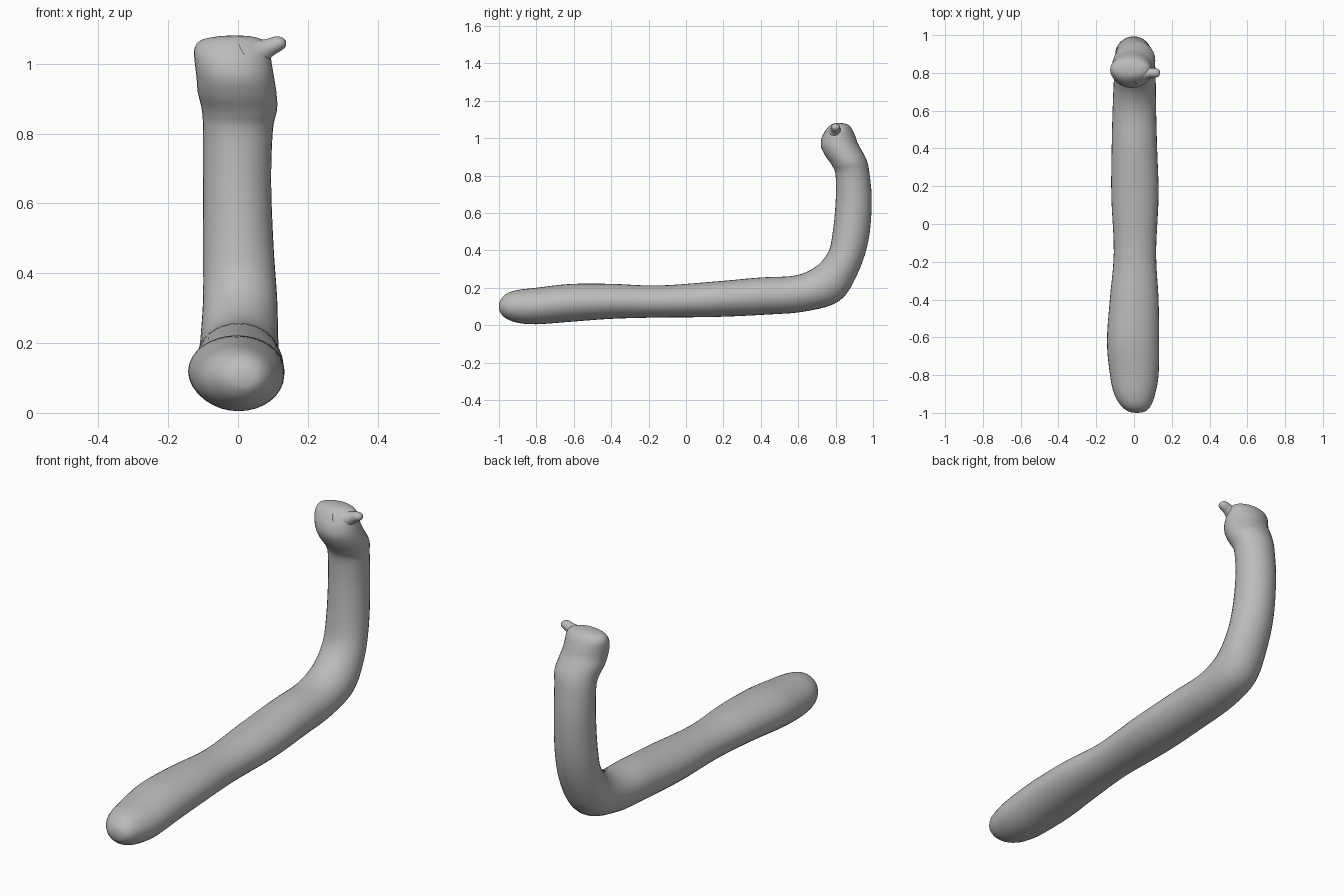
import bpy
import bmesh
import math
from mathutils import Vector

SEGMENTS = 32
STEPS = 5

cube = bpy.data.objects.get("Cube")
if cube:
    bpy.data.objects.remove(cube, do_unlink=True)

# One plain grey for the whole model
grey = bpy.data.materials.new("plain grey")
grey.use_nodes = True
colour = (0.5, 0.5, 0.5, 1)
grey.diffuse_color = colour
grey.node_tree.nodes["Principled BSDF"].inputs["Base Color"].default_value = colour


def spline(a, b, c, d, t):
    """Smooth curve from b to c, guided by the neighbours a and d."""
    return 0.5 * (2 * b + (c - a) * t + (2 * a - 5 * b + 4 * c - d) * t ** 2
                  + (3 * b - a - 3 * c + d) * t ** 3)


def refine(stations):
    """Add smooth in-between stations to a list of measurements."""
    last = len(stations) - 1
    result = []
    for i in range(last):
        group = [stations[min(max(i + k, 0), last)] for k in (-1, 0, 1, 2)]
        for step in range(STEPS):
            result.append([spline(*column, step / STEPS) for column in zip(*group)])
    result.append(stations[last])
    return result


def loft(name, rings):
    """Skin a row of ellipses, each given as centre and two half axes."""
    bm = bmesh.new()
    loops = []
    for centre, u, v in rings:
        angles = [2 * math.pi * k / SEGMENTS for k in range(SEGMENTS)]
        loops.append([bm.verts.new(centre + u * math.cos(a) + v * math.sin(a))
                      for a in angles])
    for low, high in zip(loops, loops[1:]):
        for k in range(SEGMENTS):
            n = (k + 1) % SEGMENTS
            bm.faces.new((low[k], low[n], high[n], high[k]))
    bm.faces.new(loops[0])
    bm.faces.new(loops[-1])
    bmesh.ops.recalc_face_normals(bm, faces=bm.faces)
    for face in bm.faces:
        face.smooth = True
    mesh = bpy.data.meshes.new(name)
    bm.to_mesh(mesh)
    bm.free()
    mesh.materials.append(grey)
    obj = bpy.data.objects.new(name, mesh)
    bpy.context.collection.objects.link(obj)
    return obj


# Bent body: inner y, z, outer y, z, then the x limits, from foot to head
body = [
    (-1, .105, -1, .095, .01, .02),
    (-.992, .135, -.992, .065, -.03, .06),
    (-.96, .168, -.96, .035, -.07, .09),
    (-.9, .188, -.9, .013, -.105, .112),
    (-.8, .2, -.8, .005, -.127, .13),
    (-.62, .22, -.62, .018, -.143, .133),
    (-.4, .221, -.4, .034, -.128, .13),
    (-.15, .212, -.15, .041, -.107, .117),
    (.15, .233, .15, .044, -.12, .13),
    (.4, .255, .42, .056, -.118, .122),
    (.58, .265, .64, .074, -.113, .117),
    (.69, .31, .82, .13, -.107, .115),
    (.76, .39, .915, .27, -.1, .112),
    (.785, .5, .975, .45, -.1, .102),
    (.8, .66, .993, .66, -.1, .095),
    (.8, .8, .98, .82, -.1, .1),
    (.78, .855, .965, .885, -.104, .112),
    (.745, .905, .942, .93, -.115, .11),
    (.722, .955, .92, .97, -.119, .103),
    (.725, 1, .905, 1.01, -.124, .096),
    (.745, 1.04, .89, 1.045, -.125, .09),
    (.768, 1.066, .872, 1.068, -.107, .072),
    (.79, 1.078, .85, 1.078, -.06, .04),
    (.815, 1.081, .825, 1.081, -.015, -.005),
]
rings = []
for iy, iz, oy, oz, left, right in refine(body):
    inner, outer = Vector((0, iy, iz)), Vector((0, oy, oz))
    middle = (inner + outer) / 2
    middle.x = (left + right) / 2
    rings.append((middle, (outer - inner) / 2, Vector(((right - left) / 2, 0, 0))))
loft("bent_body", rings)

# Small nub on the side of the head: x, z, half height, half depth
nub = [
    (.02, 1.02, .055, .06),
    (.06, 1.033, .038, .038),
    (.09, 1.047, .026, .026),
    (.115, 1.058, .022, .024),
    (.13, 1.063, .015, .018),
    (.137, 1.066, .002, .002),
]
tilt = Vector((-.45, 0, .9)).normalized()
loft("head_nub", [(Vector((x, .8, z)), tilt * h, Vector((0, d, 0)))
                  for x, z, h, d in refine(nub)])
